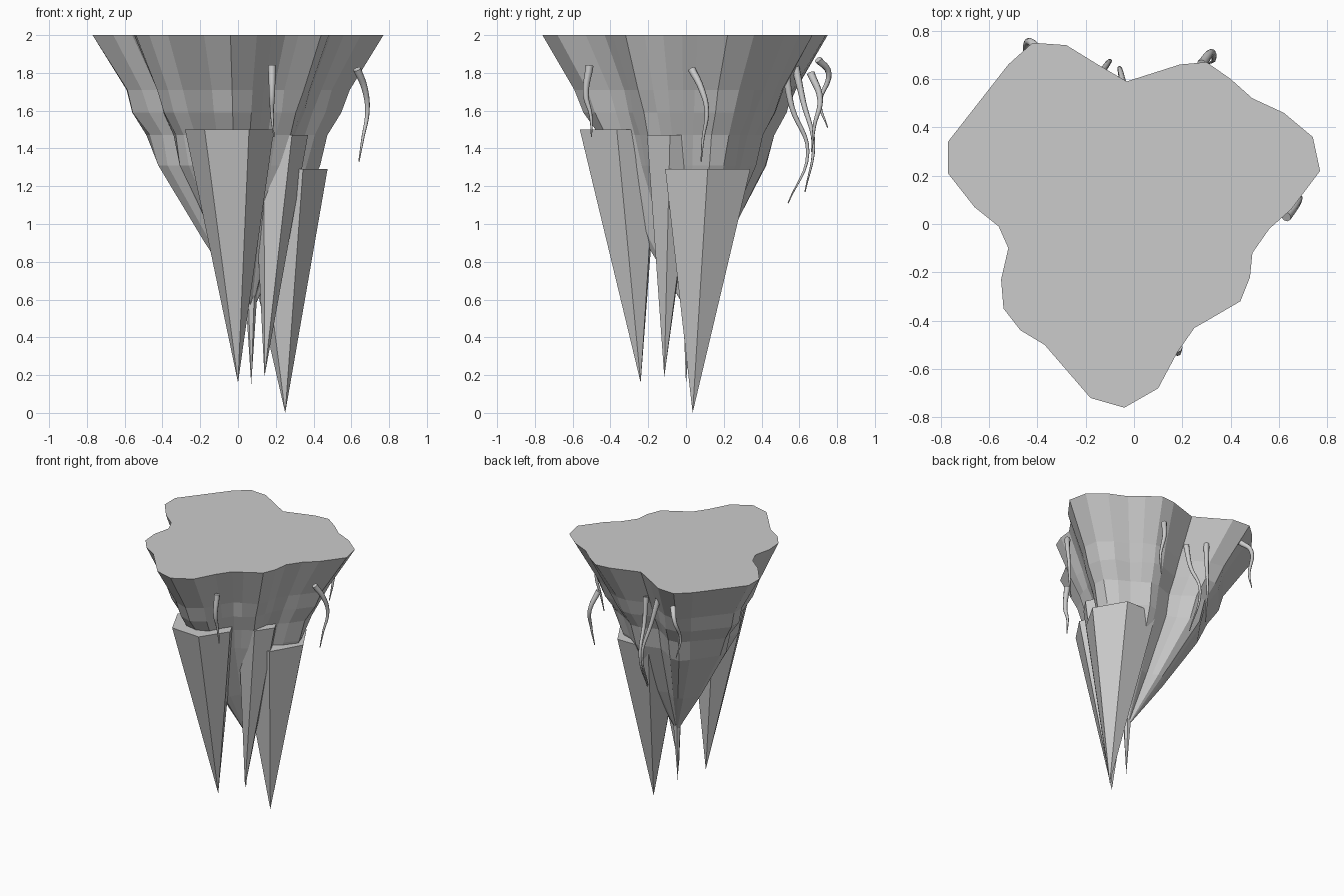
import bpy
import bmesh
import random
from math import cos, sin, pi, radians
from mathutils import Vector

random.seed(4)

default_cube = bpy.data.objects.get("Cube")
if default_cube:
    bpy.data.objects.remove(default_cube, do_unlink=True)


def make_material(name, value):
    material = bpy.data.materials.new(name)
    material.use_nodes = True
    colour = (value, value, value, 1)
    material.diffuse_color = colour
    material.node_tree.nodes["Principled BSDF"].inputs["Base Color"].default_value = colour
    return material


stone = make_material("pale grey stone", 0.6)


def add_mesh(name, bm):
    bmesh.ops.recalc_face_normals(bm, faces=bm.faces)
    mesh = bpy.data.meshes.new(name)
    bm.to_mesh(mesh)
    bm.free()
    mesh.materials.append(stone)
    obj = bpy.data.objects.new(name, mesh)
    bpy.context.collection.objects.link(obj)
    return obj


# Lobed plateau outline, counter-clockwise, in hundredths of a unit
outline = [
    (-77, 34), (-77, 21), (-66, 7), (-56, -1), (-52, -10), (-55, -23),
    (-54, -35), (-47, -44), (-37, -50), (-18, -72), (-4, -76), (10, -68),
    (18, -53), (25, -43), (32, -39), (44, -32), (48, -22), (49, -12),
    (56, -2), (65, 6), (77, 22), (74, 36), (62, 46), (49, 52), (40, 60),
    (30, 67), (19, 66), (-3, 59), (-15, 66), (-28, 74), (-42, 75), (-52, 66),
]

# Height and scale of each ring going down the rock
levels = [(2, 1), (1.71, .78), (1.59, .715), (1.47, .62), (1.31, .56), (.9, .28)]
root_point = Vector((.07, .01, .53))


def build_rock_body():
    bm = bmesh.new()
    rings = []
    for height, scale in levels:
        # Lower rings drift towards the point at the bottom
        drift = max(0, 1.31 - height) / (1.31 - root_point.z)
        ring = []
        for x, y in outline:
            rough = 1 if height == 2 else random.uniform(.97, 1.02)
            ring.append(bm.verts.new((
                x / 100 * scale * rough + root_point.x * drift,
                y / 100 * scale * rough + root_point.y * drift,
                height)))
        rings.append(ring)
    bm.faces.new(rings[0])
    count = len(outline)
    for upper, lower in zip(rings, rings[1:]):
        for i in range(count):
            j = (i + 1) % count
            bm.faces.new((upper[i], lower[i], lower[j], upper[j]))
    tip = bm.verts.new(root_point)
    for i in range(count):
        bm.faces.new((rings[-1][i], tip, rings[-1][(i + 1) % count]))
    return add_mesh("rock_body", bm)


def build_spike(name, centre, radius, turn, top, tip):
    """Hanging six-sided spike with a flat top and an off-centre point."""
    bm = bmesh.new()
    rim = []
    for i in range(6):
        angle = radians(turn) + i * pi / 3
        rim.append(bm.verts.new((centre[0] + radius * cos(angle),
                                 centre[1] + radius * sin(angle), top)))
    point = bm.verts.new(tip)
    bm.faces.new(rim)
    for i in range(6):
        bm.faces.new((rim[i], point, rim[(i + 1) % 6]))
    return add_mesh(name, bm)


def build_root(name, points):
    """Thin dangling root that tapers along a smooth path."""
    curve = bpy.data.curves.new(name, "CURVE")
    curve.dimensions = "3D"
    curve.bevel_depth = .021
    curve.bevel_resolution = 2
    curve.resolution_u = 6
    curve.use_fill_caps = True
    spline = curve.splines.new("BEZIER")
    spline.bezier_points.add(len(points) - 1)
    last = len(points) - 1
    for i, (knot, position) in enumerate(zip(spline.bezier_points, points)):
        knot.co = position
        knot.handle_left_type = knot.handle_right_type = "AUTO"
        knot.radius = 1 - .85 * i / last
    curve.materials.append(stone)
    obj = bpy.data.objects.new(name, curve)
    bpy.context.collection.objects.link(obj)
    return obj


build_rock_body()

# Hanging stone spikes
build_spike("front_spike", (-.045, -.35), .236, -4, 1.5, (0, -.24, .16))
build_spike("middle_spike", (.223, -.072), .148, -5, 1.47, (.14, -.115, .19))
build_spike("side_spike", (.214, .115), .26, 0, 1.29, (.25, .035, 0))
build_spike("thin_spike", (.07, .01), .035, 0, .68, (.07, 0, .15))

# Dangling roots
build_root("front_root", [(.18, -.51, 1.84), (.18, -.53, 1.68),
                          (.18, -.505, 1.58), (.19, -.5, 1.46)])
build_root("side_root", [(.63, .03, 1.82), (.67, .08, 1.72), (.685, .11, 1.6),
                         (.66, .09, 1.45), (.64, .08, 1.33)])
build_root("notch_root", [(-.03, .53, 1.79), (-.04, .56, 1.62),
                          (-.06, .645, 1.38), (-.05, .54, 1.11)])
build_root("back_root", [(-.17, .58, 1.83), (-.14, .62, 1.65),
                         (-.1, .675, 1.42), (-.12, .63, 1.17)])
build_root("left_lobe_root", [(.28, .66, 1.8), (.32, .71, 1.66),
                              (.33, .68, 1.52), (.31, .665, 1.38)])
build_root("right_lobe_root", [(-.38, .7, 1.87), (-.43, .755, 1.8),
                               (-.45, .71, 1.64), (-.44, .75, 1.51)])
